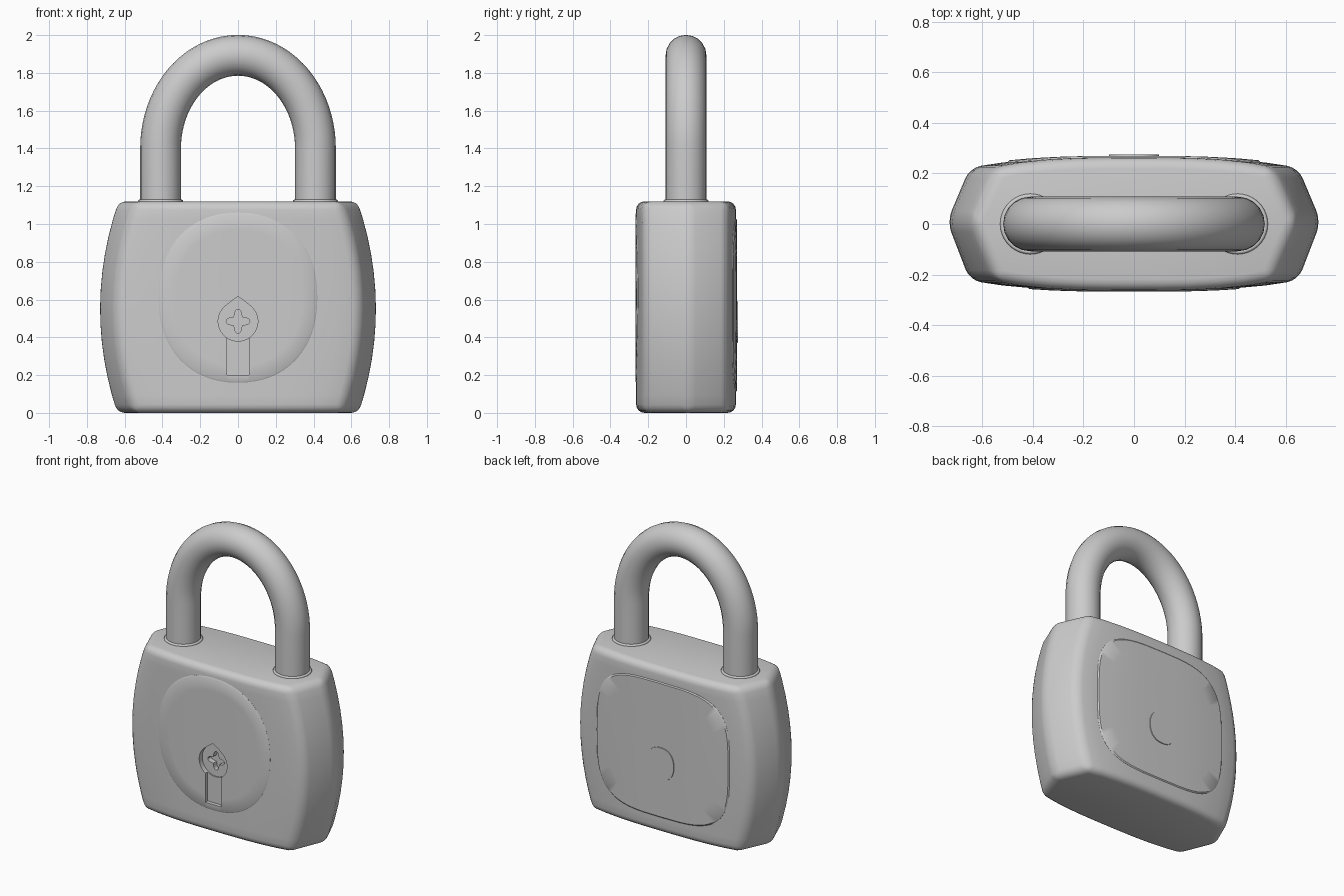
import bpy, bmesh
from math import sin, cos, pi, radians, copysign

if "Cube" in bpy.data.objects:
    bpy.data.objects.remove(bpy.data.objects["Cube"])


def half_width(z):          # outer ridge of the bulging sides
    return 0.74 - 0.30 * (z - 0.55) ** 2


def face_width(z):          # where the broad face meets the side facet
    return 0.65 - 0.32 * (z - 0.55) ** 2


def face_y(x, z):           # gently domed broad face
    return 0.264 - 0.04 * abs(x / face_width(z)) ** 3


def make(name, bm):
    bmesh.ops.recalc_face_normals(bm, faces=bm.faces)
    me = bpy.data.meshes.new(name)
    bm.to_mesh(me)
    bm.free()
    ob = bpy.data.objects.new(name, me)
    bpy.context.collection.objects.link(ob)
    return ob


def finish(ob, angle=35):   # bake modifiers / curves, then smooth
    bpy.ops.object.select_all(action='DESELECT')
    ob.select_set(True)
    bpy.context.view_layer.objects.active = ob
    bpy.ops.object.convert(target='MESH')
    bpy.ops.object.shade_smooth_by_angle(angle=radians(angle))


def loft(bm, rings):
    rows = [[bm.verts.new(p) for p in r] for r in rings]
    n = len(rows[0])
    for a, b in zip(rows, rows[1:]):
        for i in range(n):
            j = (i + 1) % n
            bm.faces.new((a[i], a[j], b[j], b[i]))
    bm.faces.new(rows[0])
    bm.faces.new(rows[-1])


def pad(name, side, cz, rx, rz, power, lift):
    """Thin raised plate that follows the domed face."""
    rings = []
    for s, h in ((1, -0.03), (1, 0), (0.985, lift), (0.8, lift), (0.6, lift),
                 (0.4, lift), (0.2, lift), (0.02, lift)):
        ring = []
        for i in range(64):
            c, d = cos(i * pi / 32), sin(i * pi / 32)
            x = s * rx * copysign(abs(c) ** (2 / power), c)
            z = cz + s * rz * copysign(abs(d) ** (2 / power), d)
            ring.append((x, side * (face_y(x, z) + h), z))
        rings.append(ring)
    bm = bmesh.new()
    loft(bm, rings)
    return make(name, bm)


def prism(name, outline, y0, y1):
    bm = bmesh.new()
    loft(bm, [[(x, y, z) for x, z in outline] for y in (y0, y1)])
    ob = make(name, bm)
    ob.hide_render = True
    ob.display_type = 'WIRE'
    return ob


# Body: stack of faceted sections with softened edges
rings = []
us = [i / 5 for i in range(-5, 6)]
for k in range(13):
    z = 1.12 * k / 12
    e, w = face_width(z), half_width(z)
    ring = [(u * e, -face_y(u * e, z), z) for u in us] + [(w, 0.01, z)]
    ring += [(-u * e, face_y(u * e, z), z) for u in us] + [(-w, 0.01, z)]
    rings.append(ring)
bm = bmesh.new()
loft(bm, rings)
body = make("lock_body", bm)
bev = body.modifiers.new("soft_edges", 'BEVEL')
bev.width, bev.segments = 0.045, 4
bev.limit_method, bev.angle_limit = 'ANGLE', radians(30)

# Raised plates on the front and back
front_disc = pad("front_disc", -1, 0.61, 0.42, 0.45, 2.2, 0.004)
back_panel = pad("back_panel", 1, 0.57, 0.50, 0.46, 3.6, 0.006)
back_button = pad("back_button", 1, 0.48, 0.10, 0.11, 2.3, 0.011)

# Keyhole cutters: pointed round recess, slot, clover hole
arc = [(0.105 * cos(radians(a)), 0.485 + 0.105 * sin(radians(a)))
       for a in range(-235, 56, 10)]
cutters = [
    prism("keyhole_round_cutter", arc + [(0.03, 0.595), (0, 0.615), (-0.03, 0.595)],
          -0.4, -0.235),
    prism("keyhole_slot_cutter",
          [(-0.058, 0.2), (0.058, 0.2), (0.058, 0.42), (-0.058, 0.42)], -0.4, -0.243),
    prism("keyhole_clover_cutter",
          [((0.047 + 0.016 * cos(4 * t)) * cos(t), 0.485 + (0.047 + 0.016 * cos(4 * t)) * sin(t))
           for t in (i * pi / 24 for i in range(48))], -0.4, -0.20),
]
for ob in (body, front_disc):
    for c in cutters:
        m = ob.modifiers.new(c.name, 'BOOLEAN')
        m.operation, m.solver, m.object = 'DIFFERENCE', 'EXACT', c
for ob in (body, front_disc, back_panel, back_button):
    finish(ob)
for c in cutters:
    bpy.data.objects.remove(c)

# Shackle: round bar bent into an arch
path = [(-0.41, 1.0), (-0.41, 1.2)]
path += [(-0.41 * cos(t), 1.40 + 0.493 * sin(t)) for t in (i * pi / 40 for i in range(41))]
path += [(0.41, 1.2), (0.41, 1.0)]
cu = bpy.data.curves.new("shackle", 'CURVE')
cu.dimensions = '3D'
cu.bevel_depth, cu.bevel_resolution, cu.use_fill_caps = 0.108, 8, True
sp = cu.splines.new('POLY')
sp.points.add(len(path) - 1)
for p, (x, z) in zip(sp.points, path):
    p.co = (x, 0, z, 1)
shackle = bpy.data.objects.new("shackle", cu)
bpy.context.collection.objects.link(shackle)
finish(shackle)

# Slim collars where the shackle enters the body
for side, label in ((-1, "left"), (1, "right")):
    bpy.ops.mesh.primitive_torus_add(location=(side * 0.41, 0, 1.12), major_radius=0.11,
                                     minor_radius=0.01, major_segments=40, minor_segments=8)
    bpy.context.object.name = "shackle_collar_" + label
    finish(bpy.context.object, 60)
